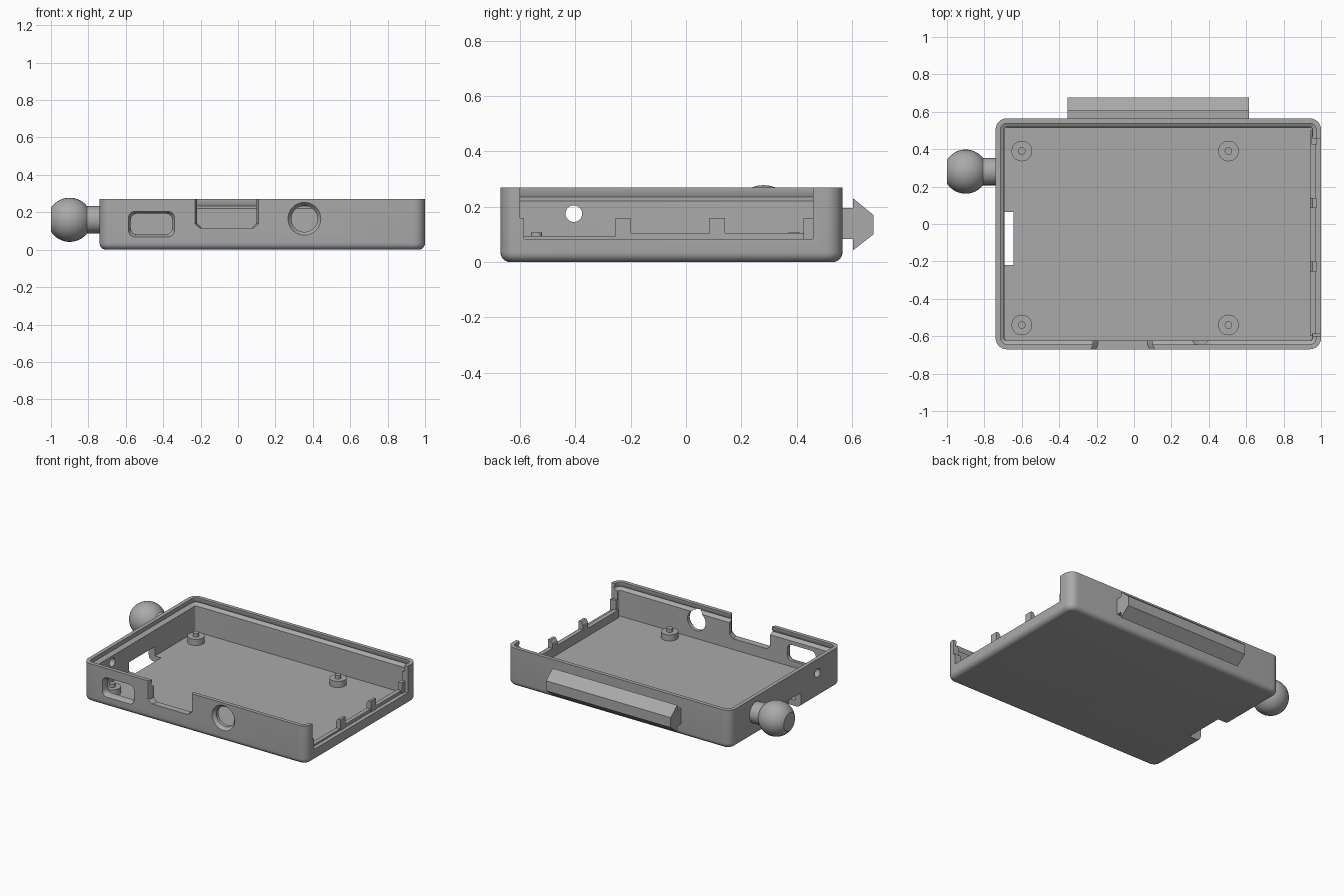
import bpy, bmesh, math

cube = bpy.data.objects.get("Cube")
if cube:
    bpy.data.objects.remove(cube, do_unlink=True)

grey = bpy.data.materials.new("plain grey")
grey.use_nodes = True
grey.diffuse_color = (0.4, 0.4, 0.4, 1)
grey.node_tree.nodes["Principled BSDF"].inputs["Base Color"].default_value = grey.diffuse_color


def ring(cx, cy, hx, hy, r, n=9):
    """Rounded rectangle outline (a circle when r equals both half sizes)."""
    pts = []
    for q, (sx, sy) in enumerate(((1, 1), (-1, 1), (-1, -1), (1, -1))):
        for i in range(n):
            a = (q + i / (n - 1)) * math.pi / 2
            pts.append((cx + sx * (hx - r) + r * math.cos(a),
                        cy + sy * (hy - r) + r * math.sin(a)))
    return pts


def circle(cx, cy, r):
    return ring(cx, cy, r, r, r)


def rect(a0, a1, b0, b1):
    return [(a0, b0), (a1, b0), (a1, b1), (a0, b1)]


def loft(name, axis, sections):
    """Closed solid through 2D outlines placed at depths along an axis."""
    place = {"x": lambda a, b, d: (d, a, b),
             "y": lambda a, b, d: (a, d, b),
             "z": lambda a, b, d: (a, b, d)}[axis]
    bm = bmesh.new()
    rings = [[bm.verts.new(place(a, b, d)) for a, b in pts] for pts, d in sections]
    for lo, hi in zip(rings, rings[1:]):
        for i in range(len(lo)):
            j = (i + 1) % len(lo)
            bm.faces.new((lo[i], lo[j], hi[j], hi[i]))
    bm.faces.new(rings[0][::-1])
    bm.faces.new(rings[-1])
    bmesh.ops.remove_doubles(bm, verts=bm.verts, dist=0.0002)
    bmesh.ops.recalc_face_normals(bm, faces=bm.faces)
    mesh = bpy.data.meshes.new(name)
    bm.to_mesh(mesh)
    bm.free()
    mesh.materials.append(grey)
    obj = bpy.data.objects.new(name, mesh)
    bpy.context.collection.objects.link(obj)
    smooth(obj)
    return obj


def smooth(obj):
    obj.data.shade_smooth()
    obj.data.set_sharp_from_angle(angle=math.radians(30))


def box(name, x, y, z):
    return loft(name, "z", [(rect(*x, *y), z[0]), (rect(*x, *y), z[1])])


def cut(obj, cutters):
    for c in cutters:
        c.hide_render = True
        mod = obj.modifiers.new(c.name, "BOOLEAN")
        mod.operation, mod.solver, mod.object = "DIFFERENCE", "EXACT", c
    bpy.context.view_layer.update()
    graph = bpy.context.evaluated_depsgraph_get()
    mesh = bpy.data.meshes.new_from_object(obj.evaluated_get(graph))
    obj.modifiers.clear()
    obj.data = mesh
    for c in cutters:
        bpy.data.objects.remove(c, do_unlink=True)
    smooth(obj)


# Tray: rounded outer body with a filleted underside
CX, CY, HX, HY = 0.13, -0.0525, 0.87, 0.6175
TOP = 0.27


def outline(inset, r=0.06):
    return ring(CX, CY, HX - inset, HY - inset, max(r - inset, 0.012))


fillet = 0.035
sections = []
for i in range(7):
    a = i / 6 * math.pi / 2
    sections.append((outline(fillet * (1 - math.sin(a))), fillet * (1 - math.cos(a))))
tray = loft("tray", "z", sections + [(outline(0), TOP)])

# Hollow with a snap groove just below the rim
hollow = loft("hollow_cutter", "z", [
    (outline(0.048), 0.04), (outline(0.046), 0.22), (outline(0.019), 0.235),
    (outline(0.027), 0.253), (outline(0.027), 0.32)])

# Front openings: flared window, open notch and flared round hole
window = loft("window_cutter", "y", [
    (ring(-0.4625, 0.137, h + 0.107, h + 0.052, 0.035), y)
    for h, y in ((0.026, -0.69), (0.004, -0.645), (0.004, -0.58))])
notch_shape = [(-0.17, 0.3), (-0.17, 0.14), (-0.143, 0.115),
               (0.143, 0.115), (0.17, 0.14), (0.17, 0.3)]
notch = loft("notch_cutter", "y", [
    ([(-0.06 + s * a, b) for a, b in notch_shape], y)
    for s, y in ((1.06, -0.69), (0.93, -0.645), (0.93, -0.58))])
round_hole = loft("round_hole_cutter", "y", [
    (circle(0.355, 0.165, r), y)
    for r, y in ((0.104, -0.69), (0.07, -0.648), (0.07, -0.58))])

# Side openings: small hole and card slot, and the long open side
small_hole = loft("small_hole_cutter", "x", [(circle(-0.405, 0.175, 0.03), x) for x in (-0.8, -0.65)])
slot = box("slot_cutter", (-0.8, -0.645), (-0.22, 0.065), (-0.1, 0.105))
side_shape = [(-0.585, 0.083), (0.458, 0.083), (0.458, 0.32),
              (-0.6, 0.32), (-0.6, 0.16), (-0.585, 0.16)]
side = loft("side_cutter", "x", [(side_shape, x) for x in (0.9, 1.1)])
cut(tray, [hollow, window, notch, round_hole, small_hole, slot, side])

# Inner ridge and clips along the open side
box("ridge_rear", (0.942, 0.972), (-0.25, 0.5), (0.03, 0.105))
box("ridge_front", (0.942, 0.972), (-0.6, -0.25), (0.03, 0.095))
for i, (y0, y1) in enumerate(((-0.255, -0.2), (0.085, 0.14))):
    clip = [(0.942, 0.08), (0.975, 0.08), (0.975, 0.16), (0.955, 0.16), (0.942, 0.14)]
    loft(f"clip_{i + 1}", "y", [(clip, y0), (clip, y1)])
box("end_post", (0.95, 0.978), (0.425, 0.47), (0.05, 0.16))

# Standoffs with locating pins
for x in (-0.6, 0.505):
    for y in (-0.54, 0.39):
        tag = ("rear" if y > 0 else "front") + ("_left" if x > 0 else "_right")
        loft("standoff_" + tag, "z", [
            (circle(x, y, r), z)
            for r, z in ((0.055, 0.03), (0.055, 0.083), (0.02, 0.083), (0.02, 0.107))])

# Rear mounting rail with an arrow-shaped section
rail = [(0.55, 0.083), (0.604, 0.083), (0.604, 0.043), (0.677, 0.1),
        (0.677, 0.17), (0.604, 0.23), (0.604, 0.195), (0.55, 0.195)]
loft("rear_rail", "x", [(rail, -0.355), (rail, 0.615)])

# Ball joint with a flattened tip and a short neck
R, BX, NECK = 0.118, -0.9, 0.073
start, end = math.acos(0.1 / R), math.pi - math.asin(NECK / R)
profile = []
for i in range(19):
    a = start + (end - start) * i / 18
    profile.append((circle(0.28, 0.16, R * math.sin(a)), BX - R * math.cos(a)))
profile.append((circle(0.28, 0.16, NECK), -0.72))
loft("ball_joint", "x", profile)
